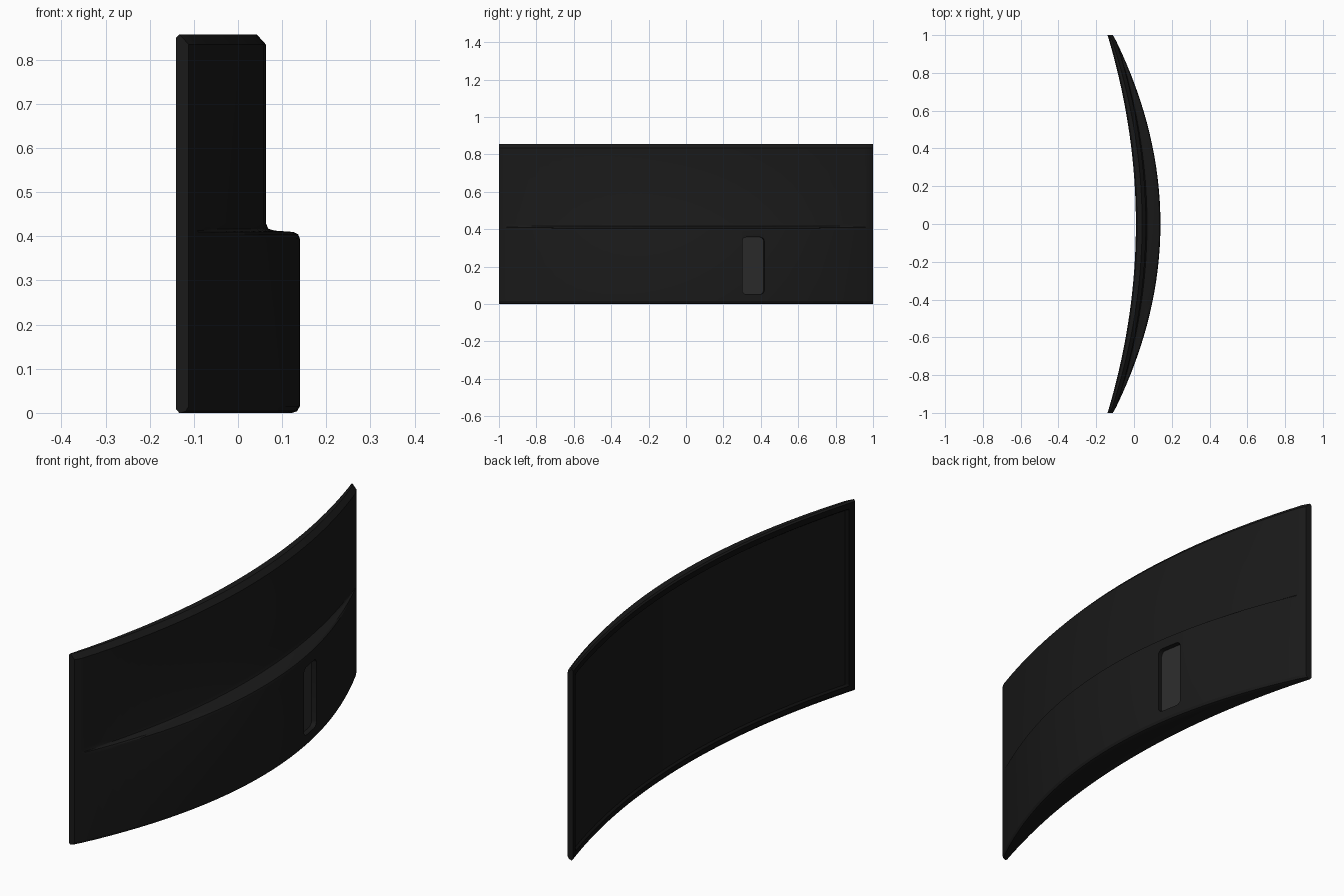
import bpy, bmesh, math
from mathutils import Matrix, Vector

if "Cube" in bpy.data.objects:
    bpy.data.objects.remove(bpy.data.objects["Cube"])


def material(name, v):
    m = bpy.data.materials.new(name)
    m.diffuse_color = (v, v, v, 1)
    m.use_nodes = True
    m.node_tree.nodes["Principled BSDF"].inputs["Base Color"].default_value = m.diffuse_color
    return m


black = material("black_plastic", 0.010)
dark = material("bezel_black", 0.005)
grey = material("socket_grey", 0.025)


def back_x(y, centre):
    """Curved back: bulges at the middle, meets a common edge at the sides."""
    t = min(abs(y), 0.97) / 0.97
    x = centre - (centre + 0.095) * t * t
    return x - 0.017 * max(0, abs(y) - 0.97) / 0.03


def section(y):
    """Vertical cross-section (x, z) of the panel at position y."""
    xi = 0.01 - 0.15 * y * y
    xu, xl = back_x(y, 0.063), back_x(y, 0.14)
    k = (xl - xu) / 0.077
    r = 0.01 if abs(y) < 0.966 else 0.0
    return [(xi, 0.008), (xi + 0.007, 0), (xl - 0.018, 0),
            (xl - 0.006, 0.004), (xl, 0.015),
            (xl, 0.395), (xl - 0.004 * k, 0.405), (xl - 0.015 * k, 0.41),
            (xu + 0.02 * k, 0.413), (xu + 0.006 * k, 0.417), (xu, 0.43),
            (xu, 0.835), (xu - 0.02, 0.857),
            (xi + 0.006, 0.857), (xi, 0.85),
            (xi, 0.825), (xi + r, 0.818), (xi + r, 0.037), (xi, 0.03)]


# Curved body with stepped back and recessed screen
half = [0.06 * i for i in range(1, 16)] + [0.96, 0.97, 0.985, 1.0]
stations = [-y for y in reversed(half)] + [0] + half
bm = bmesh.new()
rings = [[bm.verts.new((x, y, z)) for x, z in section(y)] for y in stations]
n = len(rings[0])
for j, (a, b) in enumerate(zip(rings, rings[1:])):
    edge = max(abs(stations[j]), abs(stations[j + 1])) > 0.965
    for i in range(n):
        f = bm.faces.new((a[i], a[(i + 1) % n], b[(i + 1) % n], b[i]))
        if i in (14, 15, 17, 18) or (i == 16 and edge):
            f.material_index = 1
bm.faces.new(rings[0])
bm.faces.new(rings[-1])
bmesh.ops.recalc_face_normals(bm, faces=bm.faces)
mesh = bpy.data.meshes.new("curved_screen_body")
bm.to_mesh(mesh)
bm.free()
body = bpy.data.objects.new("curved_screen_body", mesh)
bpy.context.collection.objects.link(body)
for m in (black, dark):
    mesh.materials.append(m)


def rounded_block(name, depth, width, height, offset, radius=0.022):
    """Upright rounded-corner block lying along the back surface."""
    y = 0.36
    slope = (back_x(y + 0.06, 0.14) - back_x(y - 0.06, 0.14)) / 0.12
    rot = Matrix.Rotation(-math.atan(slope), 4, 'Z')
    pos = Vector((back_x(y, 0.14), y, 0.205)) + rot.to_3x3() @ Vector((offset, 0, 0))
    b = bmesh.new()
    bmesh.ops.create_cube(b, size=1)
    bmesh.ops.scale(b, vec=(depth, width, height), verts=b.verts)
    long_edges = [e for e in b.edges
                  if abs(e.verts[0].co.x - e.verts[1].co.x) > depth * 0.5]
    bmesh.ops.bevel(b, geom=long_edges, offset=radius, segments=4,
                    profile=0.5, affect='EDGES')
    b.transform(Matrix.Translation(pos) @ rot)
    bmesh.ops.recalc_face_normals(b, faces=b.faces)
    me = bpy.data.meshes.new(name)
    b.to_mesh(me)
    b.free()
    o = bpy.data.objects.new(name, me)
    bpy.context.collection.objects.link(o)
    return o


# Socket recess cut in the back
cutter = rounded_block("socket_cutter", 0.08, 0.12, 0.305, 0.015)
cutter.data.materials.append(black)
cutter.hide_render = True
mod = body.modifiers.new("socket_recess", 'BOOLEAN')
mod.operation = 'DIFFERENCE'
mod.solver = 'EXACT'
mod.object = cutter
bpy.context.view_layer.objects.active = body
body.select_set(True)
bpy.ops.object.modifier_apply(modifier=mod.name)
bpy.data.objects.remove(cutter)
bpy.ops.object.shade_smooth_by_angle(angle=math.radians(25))

# Lighter plate at the bottom of the recess
plate = rounded_block("socket_plate", 0.006, 0.119, 0.304, -0.025)
plate.data.materials.append(grey)
